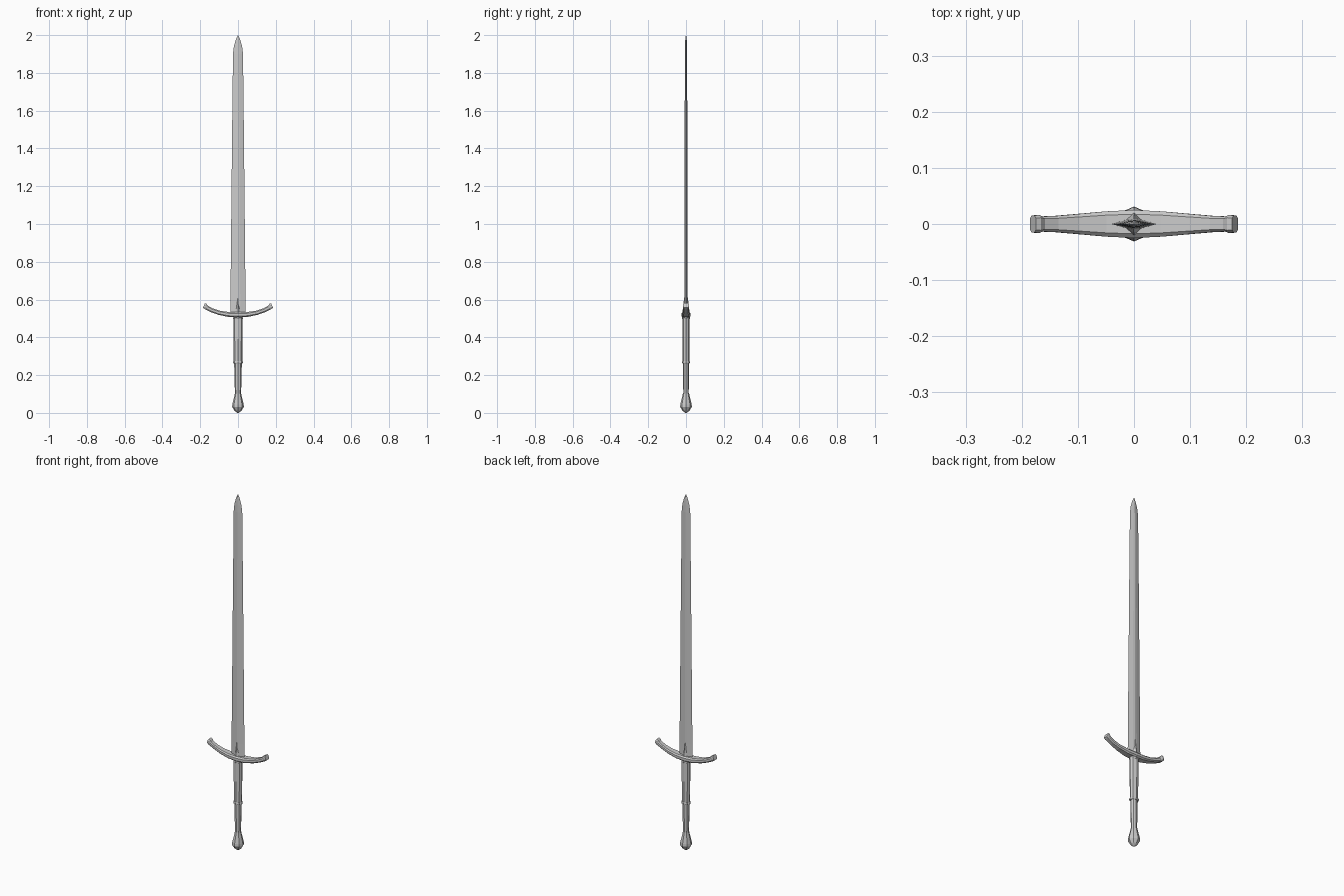
import bpy, bmesh
from math import sin, cos, pi

if "Cube" in bpy.data.objects:
    bpy.data.objects.remove(bpy.data.objects["Cube"])


def loft(name, rings, smooth=False):
    """Skin a list of equal-length vertex rings and cap both ends."""
    bm = bmesh.new()
    vs = [[bm.verts.new(p) for p in r] for r in rings]
    n = len(vs[0])
    for a, b in zip(vs, vs[1:]):
        for i in range(n):
            j = (i + 1) % n
            bm.faces.new((a[i], a[j], b[j], b[i]))
    bm.faces.new(vs[0][::-1])
    bm.faces.new(vs[-1])
    bmesh.ops.remove_doubles(bm, verts=bm.verts, dist=1e-5)
    bmesh.ops.recalc_face_normals(bm, faces=bm.faces)
    me = bpy.data.meshes.new(name)
    bm.to_mesh(me)
    bm.free()
    ob = bpy.data.objects.new(name, me)
    bpy.context.collection.objects.link(ob)
    return ob


def oval(z, rx, ry, n=8):
    return [(rx * cos(2 * pi * i / n), ry * sin(2 * pi * i / n), z) for i in range(n)]


def blade_ring(z, w, t):
    # flattened diamond: sharp edges with a raised centre ridge
    m = w * 0.3
    return [(-w, 0, z), (-m, -t * .8, z), (0, -t, z), (m, -t * .8, z),
            (w, 0, z), (m, t * .8, z), (0, t, z), (-m, t * .8, z)]


# Blade: long taper, then a curved point
loft("blade", [blade_ring(*p) for p in [
    (0.51, .041, .010), (0.60, .040, .009), (1.0, .036, .008), (1.5, .031, .007),
    (1.90, .0265, .006), (1.94, .022, .005), (1.975, .012, .004), (2.0, .0005, .0005)]])

# Crossguard: upswept bar with flared ends, half profile mirrored
# x, centre z, half height, half depth, sideways lean of the top
half = [(0, .519, .014, .025, 0), (.05, .521, .013, .0225, -.001),
        (.10, .530, .011, .018, -.003), (.14, .544, .010, .0145, -.005),
        (.165, .557, .010, .0135, -.006), (.172, .564, .013, .016, -.006),
        (.180, .569, .012, .015, -.005)]
stations = [(-x, z, h, d, -l) for x, z, h, d, l in half[:0:-1]] + half


def guard_ring(x, z, h, d, l):
    c = .7
    return [(x + l * a, d * b, z + h * a) for a, b in
            [(-1, -c), (-.5, -1), (.5, -1), (1, -c), (1, c), (.5, 1), (-.5, 1), (-1, c)]]


loft("crossguard", [guard_ring(*s) for s in stations])

# Langets: pointed tongues on both faces of the blade
for side, label in ((-1, "front"), (1, "back")):
    loft("langet_" + label, [[(-w, 0, z), (0, side * d, z), (w, 0, z)] for z, w, d in
         [(.515, .025, .022), (.55, .018, .017), (.61, .001, .010)]])

# Upper grip, ringed collars and slimmer lower grip
loft("upper_grip", [oval(z, a, b) for z, a, b in
     [(.27, .0225, .0175), (.39, .0245, .0185), (.515, .0245, .0185)]])
for i, z in enumerate((.268, .502)):
    loft(f"grip_collar_{i + 1}", [oval(z - .006, .024, .019), oval(z - .003, .026, .021),
                                  oval(z + .003, .026, .021), oval(z + .006, .024, .019)])
loft("lower_grip", [oval(z, a, b) for z, a, b in
     [(.09, .016, .014), (.18, .0185, .0155), (.27, .0205, .0165)]])

# Pommel: faceted flared drop
loft("pommel", [oval(z, r, r) for z, r in
     [(0, .003), (.012, .019), (.032, .031), (.045, .030), (.095, .018), (.105, .016)]])
